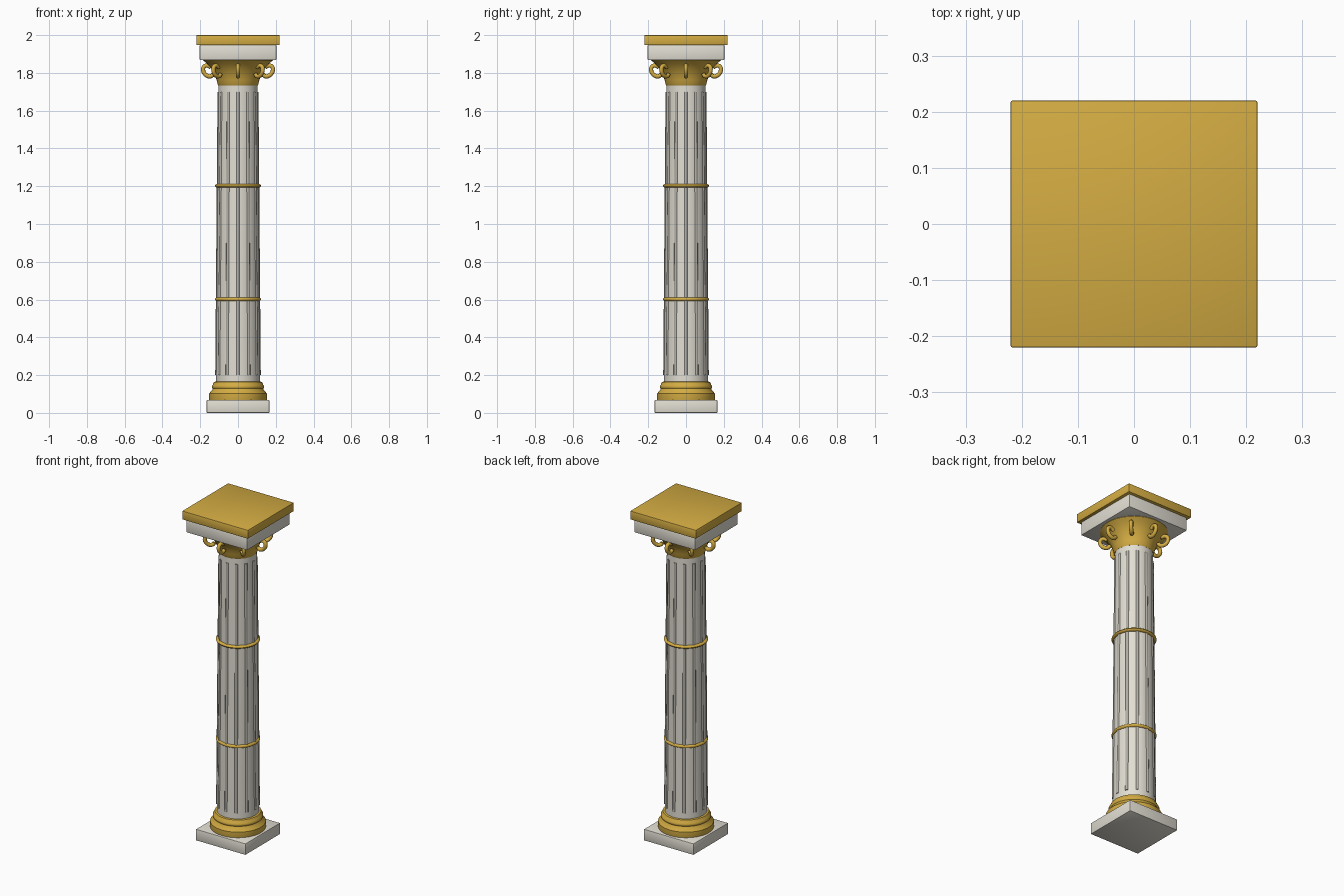
import bpy, bmesh, math
from mathutils import Matrix, Vector

if "Cube" in bpy.data.objects:
    bpy.data.objects.remove(bpy.data.objects["Cube"])


def material(name, rgb):
    m = bpy.data.materials.new(name)
    m.diffuse_color = (*rgb, 1)
    m.use_nodes = True
    m.node_tree.nodes["Principled BSDF"].inputs["Base Color"].default_value = m.diffuse_color
    return m


STONE = material("pale stone", (0.76, 0.73, 0.65))
GOLD = material("gold", (0.65, 0.41, 0.055))
GROOVE = material("shaded stone", (0.46, 0.44, 0.39))


def finish(name, bm, mat, smooth=True):
    bmesh.ops.recalc_face_normals(bm, faces=bm.faces[:])
    me = bpy.data.meshes.new(name)
    bm.to_mesh(me)
    bm.free()
    me.materials.append(mat)
    ob = bpy.data.objects.new(name, me)
    bpy.context.collection.objects.link(ob)
    if smooth:
        bpy.ops.object.select_all(action='DESELECT')
        ob.select_set(True)
        bpy.context.view_layer.objects.active = ob
        bpy.ops.object.shade_smooth_by_angle(angle=math.radians(35))
    return ob


def slab(name, half, z0, z1, mat):
    bm = bmesh.new()
    bmesh.ops.create_cube(bm, size=1)
    bmesh.ops.scale(bm, vec=(2 * half, 2 * half, z1 - z0), verts=bm.verts)
    bmesh.ops.translate(bm, vec=(0, 0, (z0 + z1) / 2), verts=bm.verts)
    bmesh.ops.bevel(bm, geom=bm.edges[:], offset=0.003, segments=2,
                    affect='EDGES', profile=0.5)
    return finish(name, bm, mat)


def lathe(name, profile, mat, n=64):
    """Revolve (radius, z) points around the vertical axis, capping the ends."""
    bm = bmesh.new()
    rings = [[bm.verts.new((r * math.cos(2 * math.pi * i / n),
                            r * math.sin(2 * math.pi * i / n), z))
              for i in range(n)] for r, z in profile]
    for a, b in zip(rings, rings[1:]):
        for i in range(n):
            j = (i + 1) % n
            bm.faces.new((a[i], a[j], b[j], b[i]))
    bm.faces.new(rings[0])
    bm.faces.new(rings[-1])
    return finish(name, bm, mat)


def tube(bm, path, radius, sides=12):
    """Sweep a circle along a path lying in the XZ plane; returns its vertices."""
    rings = []
    for i, p in enumerate(path):
        t = (path[min(i + 1, len(path) - 1)] - path[max(i - 1, 0)]).normalized()
        side = Vector((0, 1, 0))
        up = t.cross(side)
        rings.append([bm.verts.new(p + radius * (math.cos(a) * side + math.sin(a) * up))
                      for a in (2 * math.pi * k / sides for k in range(sides))])
    for a, b in zip(rings, rings[1:]):
        for k in range(sides):
            j = (k + 1) % sides
            bm.faces.new((a[k], a[j], b[j], b[k]))
    bm.faces.new(rings[0])
    bm.faces.new(rings[-1])
    return [v for ring in rings for v in ring]


def bulge(r, z, h, out, steps=6):
    """Half-round moulding profile."""
    return [(r + out * math.cos(a), z + h * math.sin(a))
            for a in (math.pi * (k / steps - 0.5) for k in range(steps + 1))]


# Square plinth and moulded base
slab("plinth", 0.166, 0.0, 0.068, STONE)
lathe("base_moulding",
      [(0.152, 0.066), (0.153, 0.070), (0.153, 0.102), (0.150, 0.106),
       (0.136, 0.122), (0.134, 0.128), (0.138, 0.134), (0.138, 0.142),
       (0.134, 0.148), (0.127, 0.163), (0.122, 0.165)], GOLD)

# Tapered shaft
Z0, Z1, R0, R1 = 0.16, 1.74, 0.116, 0.103


def shaft_radius(z):
    return R0 + (R1 - R0) * (z - Z0) / (Z1 - Z0)


lathe("shaft", [(R0, Z0), (R1, Z1)], STONE)

# Twelve narrow shaded flutes following the taper
bm = bmesh.new()
for i in range(12):
    path = [Vector((shaft_radius(z) - 0.0045, 0, z)) for z in (0.20, 0.95, 1.70)]
    bmesh.ops.rotate(bm, verts=tube(bm, path, 0.0095), cent=(0, 0, 0),
                     matrix=Matrix.Rotation(math.radians(30 * i), 3, 'Z'))
finish("shaft_flutes", bm, GROOVE)

# Gold bands around the shaft
for label, z in (("lower_band", 0.602), ("upper_band", 1.202)):
    r = shaft_radius(z) - 0.002
    lathe(label, bulge(r, z, 0.010, 0.122 - r, 8), GOLD)

# Flared capital bell
lathe("capital_bell",
      [(0.104, 1.733), (0.108, 1.740), (0.113, 1.763), (0.124, 1.793),
       (0.141, 1.823), (0.163, 1.848), (0.184, 1.866), (0.184, 1.872)], GOLD)

# Eight curled leaves around the capital
bm = bmesh.new()
for i in range(8):
    # open loop, from the bell out and back underneath
    path = [Vector((0.158 + 0.026 * math.cos(a) + 0.008 * math.sin(a), 0,
                    1.810 + 0.029 * math.sin(a)))
            for a in (math.radians(140 - 290 * k / 16) for k in range(17))]
    bmesh.ops.rotate(bm, verts=tube(bm, path, 0.0112), cent=(0, 0, 0),
                     matrix=Matrix.Rotation(math.radians(45 * i), 3, 'Z'))
finish("capital_leaves", bm, GOLD)

# Square stone block and gold top slab
slab("abacus", 0.203, 1.868, 1.948, STONE)
slab("top_slab", 0.22, 1.948, 2.0, GOLD)
